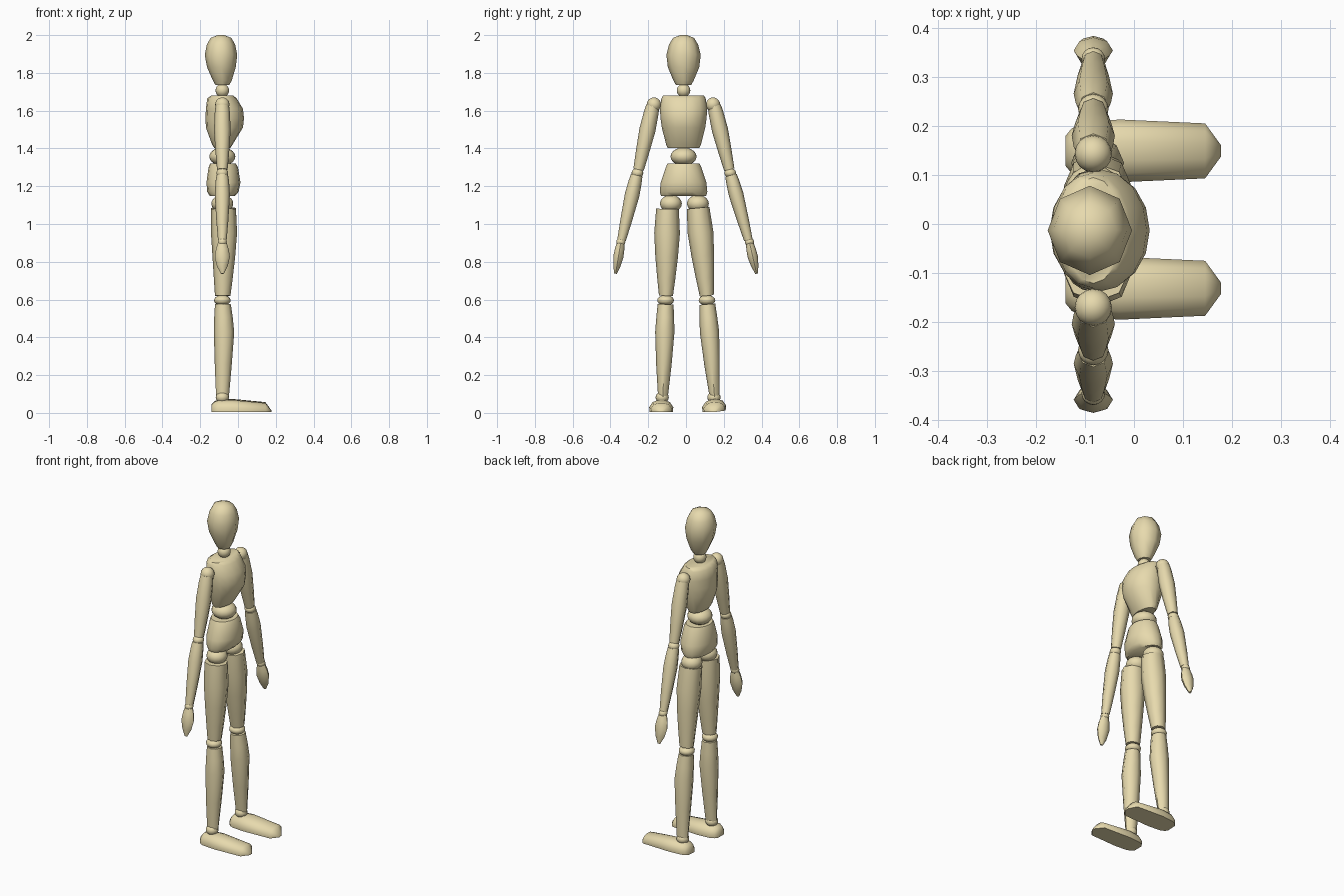
import bpy, bmesh, math
from mathutils import Vector

if "Cube" in bpy.data.objects:
    bpy.data.objects.remove(bpy.data.objects["Cube"])

CX, CY = -0.083, -0.013   # body axis
wood = bpy.data.materials.new("wood")
wood.diffuse_color = (0.80, 0.70, 0.42, 1)
wood.use_nodes = True
wood.node_tree.nodes["Principled BSDF"].inputs["Base Color"].default_value = wood.diffuse_color


def skin(name, rings):
    """Bridge a list of point rings into a closed, smooth-shaded solid."""
    bm = bmesh.new()
    loops = [[bm.verts.new(p) for p in ring] for ring in rings]
    n = len(loops[0])
    for a, b in zip(loops, loops[1:]):
        for i in range(n):
            j = (i + 1) % n
            bm.faces.new((a[i], a[j], b[j], b[i]))
    bm.faces.new(loops[0])
    bm.faces.new(loops[-1])
    bmesh.ops.recalc_face_normals(bm, faces=bm.faces)
    finish(name, bm)


def finish(name, bm):
    me = bpy.data.meshes.new(name)
    bm.to_mesh(me)
    bm.free()
    ob = bpy.data.objects.new(name, me)
    bpy.context.collection.objects.link(ob)
    me.materials.append(wood)
    bpy.ops.object.select_all(action='DESELECT')
    ob.select_set(True)
    bpy.context.view_layer.objects.active = ob
    bpy.ops.object.shade_smooth_by_angle(angle=math.radians(50))


def ball(name, y, z, r, rz=None, x=CX):
    bm = bmesh.new()
    bmesh.ops.create_uvsphere(bm, u_segments=16, v_segments=10, radius=1)
    bmesh.ops.scale(bm, vec=(r, r, rz or r), verts=bm.verts)
    bmesh.ops.translate(bm, vec=(x, y, z), verts=bm.verts)
    finish(name, bm)


def stack(name, rows, n, cy=CY):
    """Upright form; each row is z, centre x, radius x, radius y."""
    skin(name, [[(cx + rx * math.cos(k * math.tau / n), cy + ry * math.sin(k * math.tau / n), z)
                 for k in range(n)] for z, cx, rx, ry in rows])


def limb(name, top, end, rows, n=8):
    """Tapered limb between two (y, z) points; rows are t, centre x, radius x, radius across."""
    p, q = Vector((0, *top)), Vector((0, *end))
    u = Vector((1, 0, 0))
    v = (q - p).normalized().cross(u)
    skin(name, [[p.lerp(q, t) + u * (cx + rx * math.cos(k * math.tau / n))
                 + v * (rv * math.sin(k * math.tau / n)) for k in range(n)]
                for t, cx, rx, rv in rows])


# Head, neck and trunk
stack("head", [(2.0, -.09, .018, .018), (1.985, -.09, .055, .056), (1.95, -.09, .075, .077),
               (1.895, -.09, .086, .091), (1.83, -.088, .076, .083), (1.76, -.083, .05, .054),
               (1.735, -.083, .036, .04)], 8)
ball("neck", CY, 1.707, .036)
stack("chest", [(1.68, -.083, .058, .108), (1.665, -.085, .078, .117), (1.61, -.072, .098, .125),
                (1.56, -.07, .102, .122), (1.51, -.072, .098, .115), (1.42, -.083, .054, .092),
                (1.402, -.083, .042, .083)], 16)
ball("waist", CY, 1.357, .069, .048)
stack("pelvis", [(1.32, -.08, .068, .085), (1.30, -.078, .078, .094), (1.22, -.077, .09, .121),
                 (1.17, -.08, .083, .126), (1.148, -.083, .066, .119)], 16)

# Joint positions (y, z) for each side
sides = {
    "left": dict(shoulder=(-.170, 1.632), arm=((-.176, 1.625), (-.251, 1.288)),
                 elbow=(-.257, 1.270), fore=((-.261, 1.258), (-.341, .915)),
                 wrist=(-.345, .905), hand=((-.346, .898), (-.373, .737)),
                 hip=(-.080, 1.108), thigh=((-.098, 1.08), (-.106, .62)),
                 knee=(-.108, .596), shin=((-.108, .575), (-.122, .085)),
                 ankle=(-.126, .082), foot=-.131, roll=0),
    "right": dict(shoulder=(.143, 1.632), arm=((.150, 1.625), (.229, 1.288)),
                  elbow=(.234, 1.270), fore=((.238, 1.258), (.330, .915)),
                  wrist=(.336, .905), hand=((.337, .898), (.374, .737)),
                  hip=(.063, 1.108), thigh=((.064, 1.085), (.110, .62)),
                  knee=(.111, .596), shin=((.113, .575), (.151, .085)),
                  ankle=(.148, .082), foot=.149, roll=.07),
}

for side, s in sides.items():
    # Arms
    ball(side + "_shoulder", *s["shoulder"], .038)
    limb(side + "_upper_arm", *s["arm"], [(0, CX, .036, .035), (.1, CX, .04, .039),
         (.38, CX, .044, .043), (.7, CX, .037, .036), (1, CX, .028, .028)])
    ball(side + "_elbow", *s["elbow"], .031, .026)
    limb(side + "_forearm", *s["fore"], [(0, CX, .031, .031), (.1, CX, .036, .035),
         (.3, CX, .04, .039), (.7, CX, .032, .031), (1, CX, .023, .023)])
    ball(side + "_wrist", *s["wrist"], .024, .022)
    limb(side + "_hand", *s["hand"], [(0, CX, .024, .02), (.2, CX, .034, .025),
         (.45, CX, .04, .027), (.75, CX, .029, .019), (1, CX, .008, .007)])

    # Legs
    ball(side + "_hip", *s["hip"], .058, .046)
    limb(side + "_thigh", *s["thigh"], [(0, -.077, .066, .06), (.28, -.074, .069, .068),
         (.55, -.075, .06, .06), (.8, -.078, .05, .048), (1, -.081, .041, .037)])
    ball(side + "_knee", *s["knee"], .044, .028)
    limb(side + "_shin", *s["shin"], [(0, -.08, .042, .042), (.14, -.077, .049, .047),
         (.3, -.074, .054, .051), (.65, -.078, .045, .041), (1, -.082, .034, .026)])
    ball(side + "_ankle", *s["ankle"], .035, .03)

    # Foot: flat sole with domed top
    section = [(-.95, 0), (-1, .4), (-.72, .82), (-.3, 1), (.3, 1), (.72, .82), (1, .4), (.95, 0)]
    base = .004
    rings = []
    for x, w, h in [(-.14, .03, .042), (-.127, .046, .056), (-.105, .057, .066),
                    (-.03, .064, .068), (.145, .056, .052), (.177, .012, .012)]:
        rings.append([(x, s["foot"] + w * a, base + (h - base) * b + s["roll"] * w * (a + 1))
                      for a, b in section])
    skin(side + "_foot", rings)
